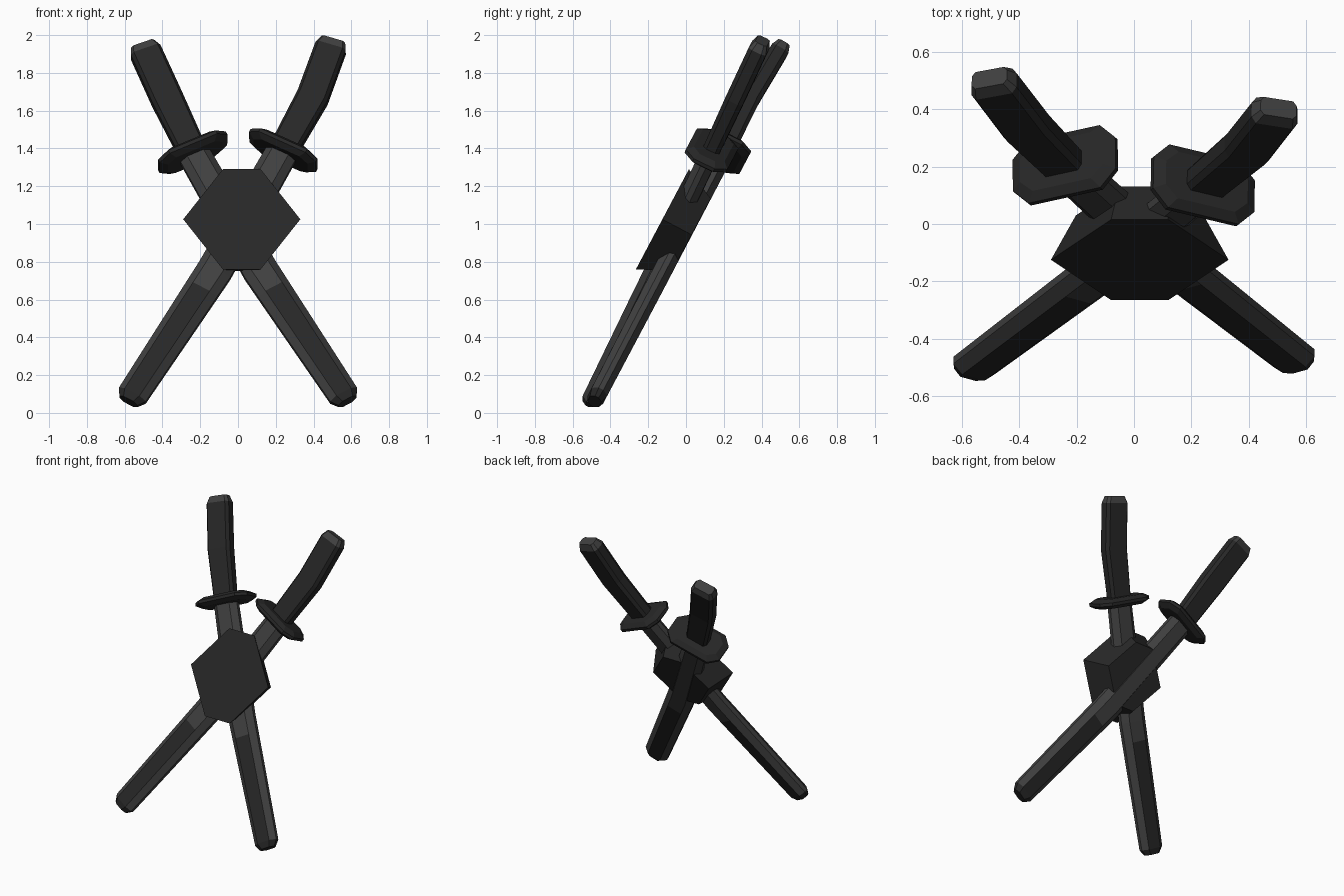
import bpy, bmesh
from mathutils import Vector

cube = bpy.data.objects.get("Cube")
if cube:
    bpy.data.objects.remove(cube)


def make_material(name, value):
    mat = bpy.data.materials.new(name)
    mat.use_nodes = True
    colour = (value, value, value, 1)
    mat.diffuse_color = colour
    mat.node_tree.nodes["Principled BSDF"].inputs["Base Color"].default_value = colour
    return mat


DARK = make_material("charcoal", 0.02)
LIGHT = make_material("dark_grey", 0.05)
FRONT = Vector((0, -0.884, 0.468))  # the way the whole display leans


def section(flat, edge):
    """Unit octagon: flat = share of the width that is flat, edge = share of the depth."""
    return [(-flat, 1), (flat, 1), (1, edge), (1, -edge),
            (flat, -1), (-flat, -1), (-1, -edge), (-1, edge)]


def loft(name, rings, rule):
    """Skin rings of points, cap both ends, colour by rule(ring, side)."""
    bm = bmesh.new()
    loops = [[bm.verts.new(p) for p in ring] for ring in rings]
    count = len(loops[0])
    for r in range(len(loops) - 1):
        for k in range(count):
            j = (k + 1) % count
            face = bm.faces.new((loops[r][k], loops[r][j], loops[r + 1][j], loops[r + 1][k]))
            face.material_index = rule(r, k)
    bm.faces.new(loops[0]).material_index = rule(-1, None)
    bm.faces.new(loops[-1]).material_index = rule(len(loops) - 1, None)
    bmesh.ops.recalc_face_normals(bm, faces=bm.faces)
    mesh = bpy.data.meshes.new(name)
    bm.to_mesh(mesh)
    bm.free()
    mesh.materials.append(DARK)
    mesh.materials.append(LIGHT)
    obj = bpy.data.objects.new(name, mesh)
    bpy.context.collection.objects.link(obj)
    return obj


def rings_along(stations, shape):
    """Stations are (centre, tangent, half width, half depth)."""
    rings = []
    for centre, tangent, w, d in stations:
        t = tangent.normalized()
        side = t.cross(FRONT).normalized()
        depth = side.cross(t)
        rings.append([centre + side * a * w + depth * b * d for a, b in shape])
    return rings


def build_sword(label, points):
    tip, middle, guard, bend, pommel = [Vector(p) for p in points]
    low, high, top = middle - tip, guard - middle, pommel - bend
    grip = bend - guard

    # Sheath with dark panels let into its front and back
    stations = [(tip, low, 0.055, 0.034),
                (tip + low * 0.045, low, 0.082, 0.046),
                (tip + low * 0.85, low, 0.093, 0.05),
                (middle, low + high, 0.095, 0.05),
                (guard, high, 0.086, 0.05)]
    loft(label + "_sheath", rings_along(stations, section(0.55, 0.3)),
         lambda r, k: 0 if r <= 0 or (r == 1 and k in (0, 4)) else 1)

    # Eight-sided hand guard with a chamfered rim
    axis = (high.normalized() + grip.normalized()).normalized()
    stations = [(guard + axis * h, axis, w, d) for h, w, d in
                ((-0.032, 0.16, 0.09), (-0.01, 0.198, 0.122),
                 (0.01, 0.198, 0.122), (0.032, 0.16, 0.09))]
    loft(label + "_guard", rings_along(stations, section(0.7, 0.5)), lambda r, k: 0)

    # Bent grip with a paler end cap
    stations = [(guard, grip, 0.076, 0.046),
                (bend, grip.normalized() + top.normalized(), 0.085, 0.05),
                (pommel - top * 0.13, top, 0.084, 0.05),
                (pommel, top, 0.066, 0.034)]
    loft(label + "_grip", rings_along(stations, section(0.8, 0.55)),
         lambda r, k: 1 if r >= 2 else 0)


build_sword("left", [(-0.58, -0.51, 0.06), (-0.125, -0.17, 0.75), (0.24, 0.135, 1.39),
                     (0.395, 0.265, 1.67), (0.505, 0.405, 1.97)])
build_sword("right", [(0.58, -0.485, 0.06), (0.12, -0.125, 0.75), (-0.24, 0.205, 1.38),
                      (-0.375, 0.34, 1.66), (-0.505, 0.51, 1.945)])

# Six-sided centre plate, narrowing toward the back
up = Vector((0, 0.468, 0.884))
centre = Vector((0.02, -0.125, 1.025))
hexagon = [(-0.31, 0), (-0.1, 0.3), (0.1, 0.3), (0.31, 0), (0.1, -0.3), (-0.1, -0.3)]
plate = [[centre - FRONT * back + Vector((x * s, 0, 0)) + up * v * s for x, v in hexagon]
         for back, s in ((0, 1), (0.175, 0.72))]
loft("centre_plate", plate, lambda r, k: 0)
